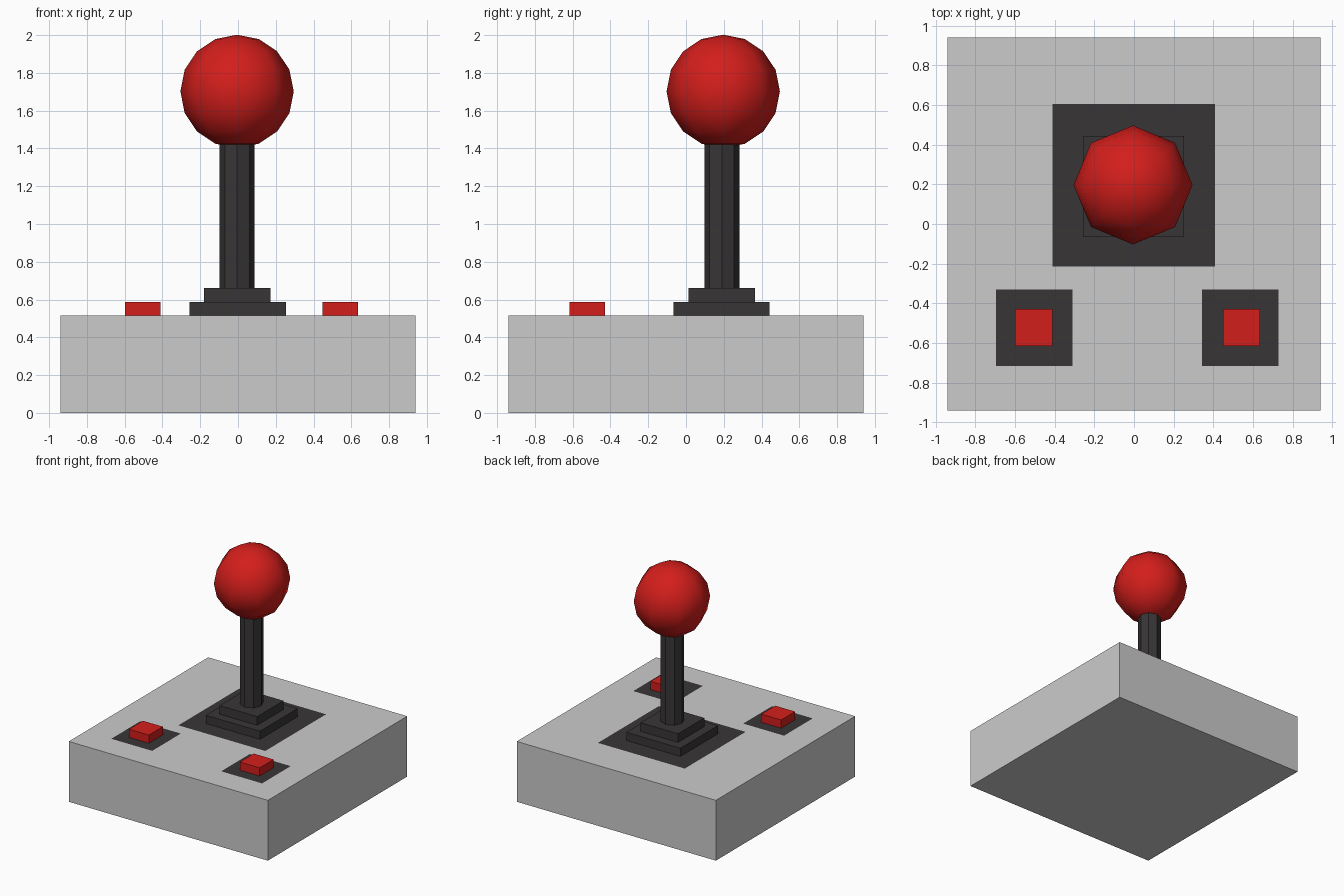
import bpy
from math import radians

if "Cube" in bpy.data.objects:
    bpy.data.objects.remove(bpy.data.objects["Cube"])

TOP = 0.515      # top of the housing
STICK = (-0.005, 0.19)


def material(name, rgb):
    m = bpy.data.materials.new(name)
    m.diffuse_color = (*rgb, 1)
    m.use_nodes = True
    m.node_tree.nodes["Principled BSDF"].inputs["Base Color"].default_value = m.diffuse_color
    return m


red = material("red", (0.65, 0.013, 0.011))
dark = material("dark", (0.04, 0.036, 0.037))


def finish(name, mat):
    ob = bpy.context.object
    ob.name = name
    if mat:
        ob.data.materials.append(mat)
    return ob


def box(name, x, y, z, mat=None):
    """Box from (min, max) ranges on each axis."""
    ranges = (x, y, z)
    bpy.ops.mesh.primitive_cube_add(size=1, location=[(a + b) / 2 for a, b in ranges])
    ob = finish(name, mat)
    ob.scale = [b - a for a, b in ranges]
    bpy.ops.object.transform_apply(location=False, rotation=False, scale=True)
    return ob


def panel(name, cx, cy, size):
    """Flat dark marking lying on the housing top."""
    bpy.ops.mesh.primitive_plane_add(size=size, location=(cx, cy, TOP + 0.002))
    return finish(name, dark)


# Housing
box("housing", (-0.94, 0.94), (-0.94, 0.94), (0, TOP))

# Stick surround and stepped collar
panel("stick_panel", -0.002, 0.195, 0.82)
box("lower_collar", (-0.257, 0.253), (-0.065, 0.443), (TOP, 0.587), dark)
box("upper_collar", (-0.181, 0.173), (0.012, 0.366), (0.587, 0.661), dark)

# Octagonal shaft, corners on the axes
bpy.ops.mesh.primitive_cylinder_add(vertices=8, radius=0.092, depth=0.78,
                                    location=(*STICK, 0.661 + 0.39))
finish("stick_shaft", dark)

# Ball grip
bpy.ops.mesh.primitive_uv_sphere_add(segments=8, ring_count=8, radius=0.3,
                                     location=(-0.005, 0.197, 1.702))
finish("ball_grip", red)
bpy.ops.object.shade_smooth_by_angle(angle=radians(60))

# Two push buttons on dark panels
for side, cx, px in (("left", -0.505, -0.503), ("right", 0.542, 0.535)):
    panel(side + "_button_panel", px, -0.522, 0.386)
    box(side + "_button", (cx - 0.094, cx + 0.094), (-0.616, -0.428), (TOP, 0.587), red)
